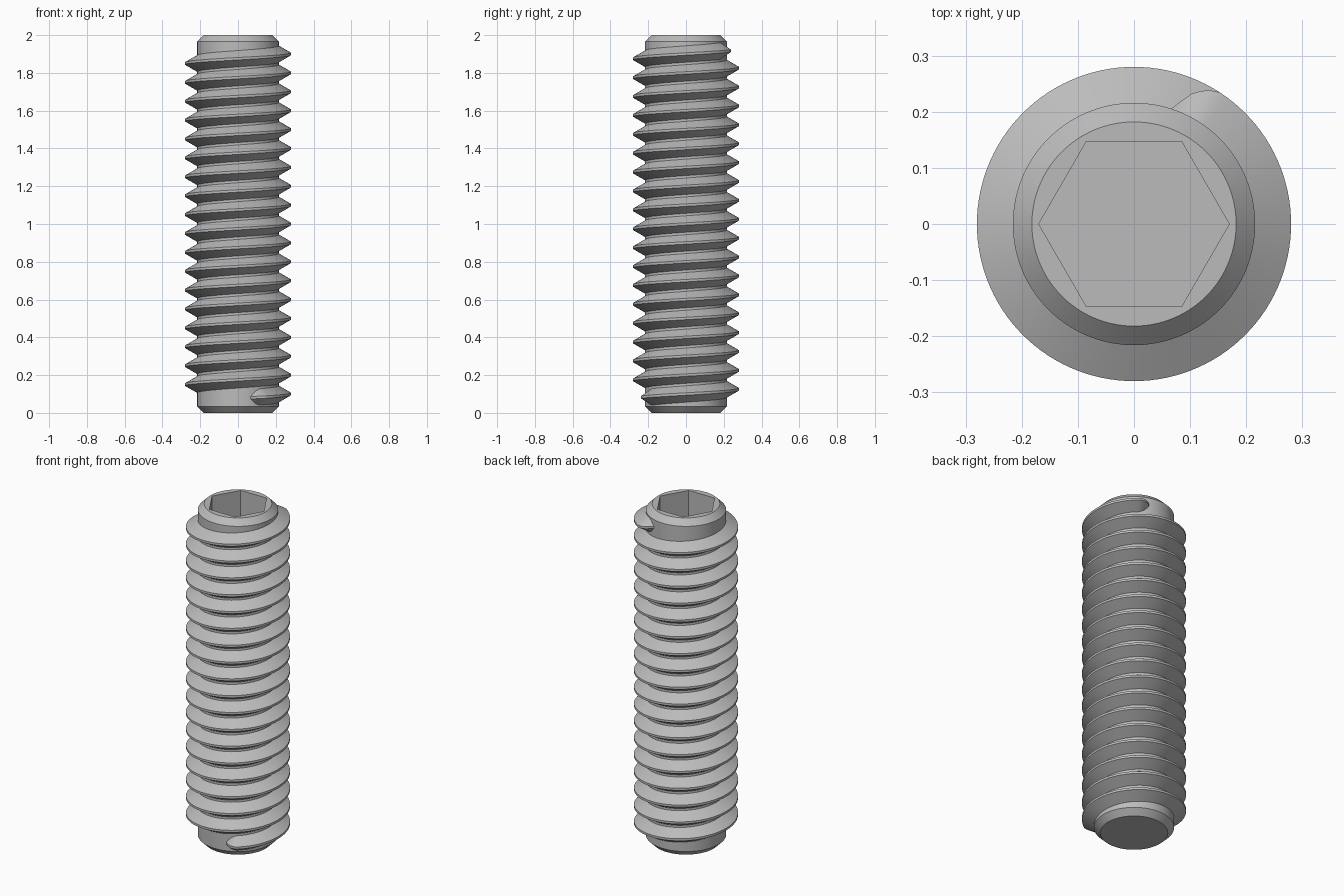
import bpy
import bmesh
from math import sin, cos, tan, radians

old = bpy.data.objects.get("Cube")
if old:
    bpy.data.objects.remove(old, do_unlink=True)

LENGTH, CORE_R, CHAMFER_R, CHAMFER_H = 2.0, 0.216, 0.182, 0.034
HEX_APOTHEM, HEX_DEPTH = 0.147, 0.32
PITCH, CREST_R, CREST_HALF, ROOT_R = 0.1, 0.28, 0.0065, 0.208
TURNS, OVERRUN = 18, 72          # full turns, plus extra degrees at each end

steel = bpy.data.materials.new("grey steel")
steel.use_nodes = True
grey = (0.5, 0.5, 0.5, 1)
steel.diffuse_color = grey
steel.node_tree.nodes["Principled BSDF"].inputs["Base Color"].default_value = grey


def loft(name, rings):
    """Skin a list of closed point rings, cap both ends and shade."""
    bm = bmesh.new()
    loops = [[bm.verts.new(p) for p in ring] for ring in rings]
    n = len(loops[0])
    for low, high in zip(loops, loops[1:]):
        for i in range(n):
            j = (i + 1) % n
            bm.faces.new((low[i], low[j], high[j], high[i]))
    bm.faces.new(loops[0][::-1])
    bm.faces.new(loops[-1])
    bmesh.ops.recalc_face_normals(bm, faces=bm.faces)
    mesh = bpy.data.meshes.new(name)
    bm.to_mesh(mesh)
    bm.free()
    mesh.materials.append(steel)
    obj = bpy.data.objects.new(name, mesh)
    bpy.context.collection.objects.link(obj)
    bpy.ops.object.select_all(action='DESELECT')
    obj.select_set(True)
    bpy.context.view_layer.objects.active = obj
    bpy.ops.object.shade_smooth_by_angle(angle=radians(25))
    return obj


def ring(radius, z):
    """Level ring whose radius may depend on the angle."""
    return [(radius(a) * cos(radians(a)), radius(a) * sin(radians(a)), z)
            for a in range(0, 360, 4)]


def circle(r):
    return lambda a: r


def hexagon(a):
    return HEX_APOTHEM / cos(radians(a % 60 - 30))


# Core: chamfered rod with a hexagonal socket sunk in the top
loft("screw_core", [
    ring(circle(CHAMFER_R), 0),
    ring(circle(CORE_R), CHAMFER_H),
    ring(circle(CORE_R), LENGTH - CHAMFER_H),
    ring(circle(CHAMFER_R), LENGTH),
    ring(hexagon, LENGTH),
    ring(hexagon, LENGTH - HEX_DEPTH),
])


def crest_radius(from_end):
    """Crest falls away in two straight stages at the thread ends."""
    if from_end < 7:
        return CORE_R + (0.261 - CORE_R) * from_end / 7
    return min(CREST_R, 0.261 + (CREST_R - 0.261) * (from_end - 7) / 7)


# Thread: right-handed helical ridge with 60 degree flanks
first, last = -OVERRUN, TURNS * 360 + OVERRUN
sections = []
for a in range(first, last + 1, 3):
    rc = crest_radius(min(a - first, last - a))
    half = CREST_HALF + (rc - ROOT_R) * tan(radians(30))
    z = PITCH + PITCH * a / 360
    profile = [(ROOT_R, -half), (rc, -CREST_HALF), (rc, CREST_HALF), (ROOT_R, half)]
    sections.append([(r * cos(radians(a)), r * sin(radians(a)), z + h)
                     for r, h in profile])
loft("screw_thread", sections)
